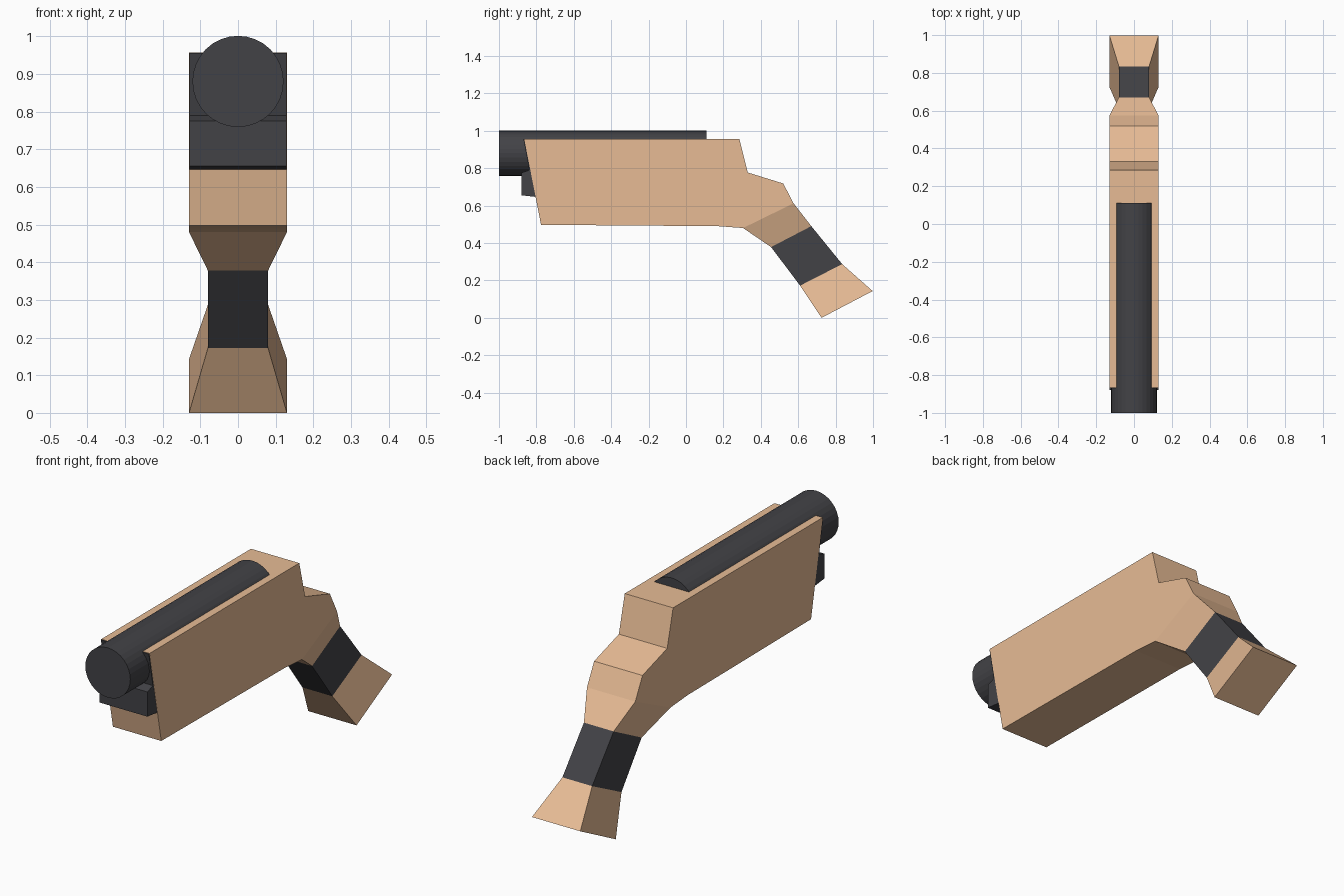
import bpy, bmesh
from math import pi

if "Cube" in bpy.data.objects:
    bpy.data.objects.remove(bpy.data.objects["Cube"])


def material(name, rgb):
    m = bpy.data.materials.new(name)
    m.diffuse_color = (*rgb, 1)
    m.use_nodes = True
    m.node_tree.nodes["Principled BSDF"].inputs["Base Color"].default_value = m.diffuse_color
    return m


TAN = material("tan_wood", (0.80, 0.50, 0.30))
DARK = material("dark_metal", (0.055, 0.055, 0.062))


def finish(bm, name, mat):
    bmesh.ops.recalc_face_normals(bm, faces=bm.faces)
    me = bpy.data.meshes.new(name)
    bm.to_mesh(me)
    bm.free()
    me.materials.append(mat)
    ob = bpy.data.objects.new(name, me)
    bpy.context.collection.objects.link(ob)
    return ob


def prism(name, profile, half, mat):
    """Side profile of (y, z) points extruded across x."""
    bm = bmesh.new()
    face = bm.faces.new([bm.verts.new((-half, y, z)) for y, z in profile])
    ext = bmesh.ops.extrude_face_region(bm, geom=[face])
    verts = [g for g in ext["geom"] if isinstance(g, bmesh.types.BMVert)]
    bmesh.ops.translate(bm, verts=verts, vec=(2 * half, 0, 0))
    return finish(bm, name, mat)


def taper(name, a, b, mat):
    """Block between two sections: (upper point, lower point, half width)."""
    bm = bmesh.new()
    rings = []
    for up, low, h in (a, b):
        rings.append([bm.verts.new(p) for p in
                      ((-h, *up), (h, *up), (h, *low), (-h, *low))])
        bm.faces.new(rings[-1])
    for i in range(4):
        j = (i + 1) % 4
        bm.faces.new((rings[0][i], rings[0][j], rings[1][j], rings[1][i]))
    return finish(bm, name, mat)


# Main body slab
prism("body", [(-0.865, 0.957), (0.285, 0.957), (0.33, 0.777), (0.52, 0.718),
               (0.575, 0.612), (0.305, 0.48), (0.17, 0.49), (-0.775, 0.497)],
      0.13, TAN)

# Dark front plate with its protruding block
prism("front_plate", [(-0.869, 0.955), (-0.838, 0.79), (-0.88, 0.775),
                      (-0.88, 0.655), (-0.80, 0.646), (-0.78, 0.65),
                      (-0.83, 0.955)], 0.129, DARK)

# Grip: flared top, dark band, flared end
sections = [((0.575, 0.612), (0.305, 0.48), 0.13),
            ((0.67, 0.49), (0.455, 0.378), 0.08),
            ((0.835, 0.287), (0.61, 0.172), 0.08),
            ((0.998, 0.143), (0.725, 0.0), 0.13)]
parts = [("grip_neck", TAN), ("grip_band", DARK), ("grip_end", TAN)]
for (name, mat), a, b in zip(parts, sections, sections[1:]):
    taper(name, a, b, mat)

# Barrel
bpy.ops.mesh.primitive_cylinder_add(vertices=32, radius=0.121, depth=1.11,
                                    location=(0, -0.445, 0.88),
                                    rotation=(pi / 2, 0, 0))
barrel = bpy.context.object
barrel.name = "barrel"
barrel.data.materials.append(DARK)
